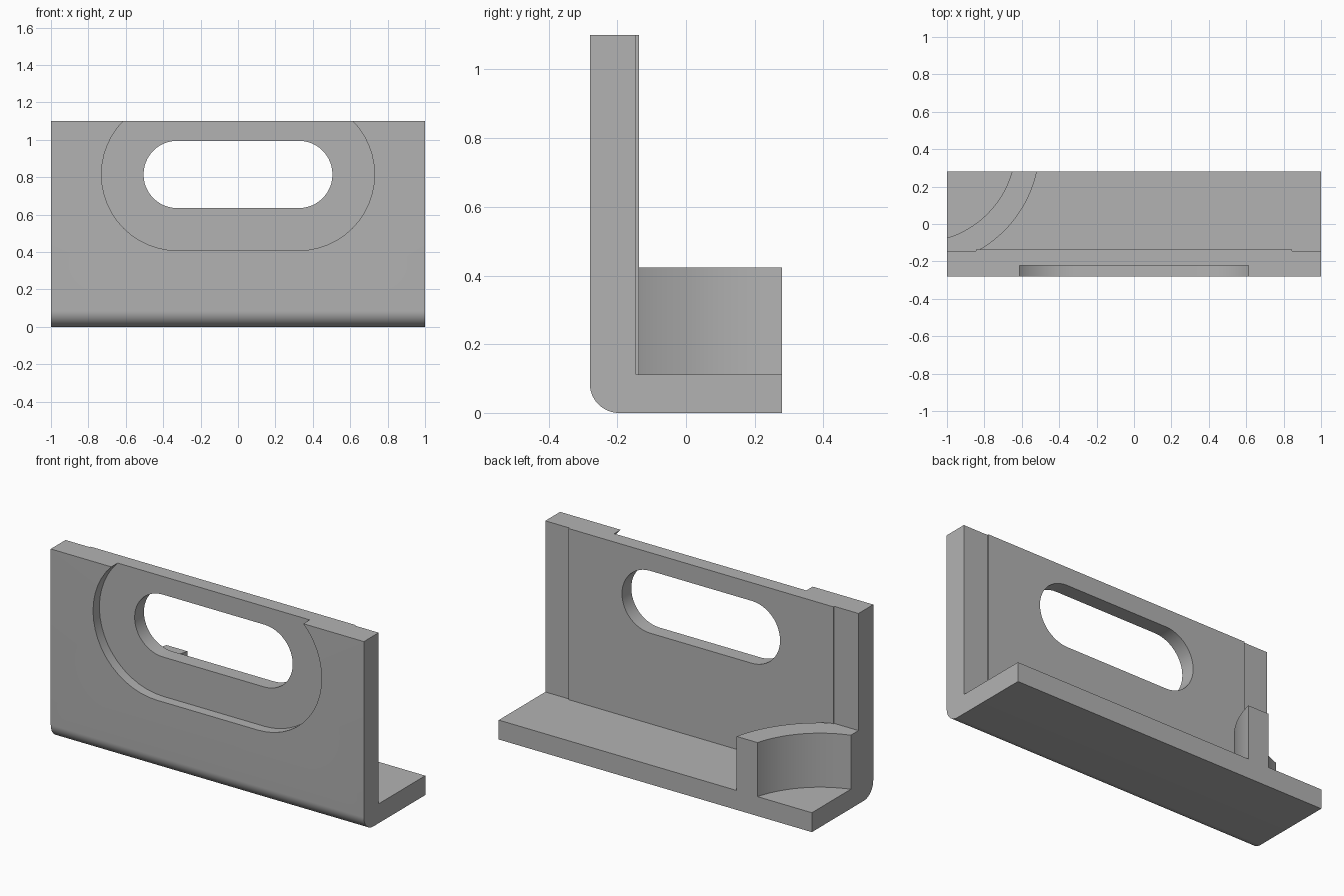
import bpy
import bmesh
from math import sin, cos, pi, sqrt, radians, acos, asin
from mathutils import Vector

cube = bpy.data.objects.get("Cube")
if cube:
    bpy.data.objects.remove(cube, do_unlink=True)

metal = bpy.data.materials.new("plain_grey")
metal.use_nodes = True
grey = (0.45, 0.45, 0.45, 1)
metal.diffuse_color = grey
metal.node_tree.nodes["Principled BSDF"].inputs["Base Color"].default_value = grey


def arc(cx, cy, r, start, end, steps=24):
    """Points along a circular arc."""
    angles = [start + (end - start) * i / steps for i in range(steps + 1)]
    return [(cx + r * cos(a), cy + r * sin(a)) for a in angles]


def prism(name, outline, axis, low, high):
    """Extrude a 2D outline along an axis: outline is yz, xz or xy."""
    place = {"x": lambda p: (low, *p),
             "y": lambda p: (p[0], low, p[1]),
             "z": lambda p: (*p, low)}[axis]
    bm = bmesh.new()
    face = bm.faces.new([bm.verts.new(place(p)) for p in outline])
    grown = bmesh.ops.extrude_face_region(bm, geom=[face])
    shift = Vector([high - low if a == axis else 0 for a in "xyz"])
    bmesh.ops.translate(bm, vec=shift,
                        verts=[v for v in grown["geom"] if isinstance(v, bmesh.types.BMVert)])
    bmesh.ops.recalc_face_normals(bm, faces=bm.faces)
    mesh = bpy.data.meshes.new(name)
    bm.to_mesh(mesh)
    bm.free()
    mesh.materials.append(metal)
    obj = bpy.data.objects.new(name, mesh)
    bpy.context.collection.objects.link(obj)
    return obj


def combine(target, tool, operation):
    """Apply a boolean and discard the tool object."""
    mod = target.modifiers.new(tool.name, "BOOLEAN")
    mod.operation = operation
    mod.solver = "EXACT"
    mod.object = tool
    bpy.ops.object.select_all(action="DESELECT")
    target.select_set(True)
    bpy.context.view_layer.objects.active = target
    bpy.ops.object.modifier_apply(modifier=mod.name)
    bpy.data.objects.remove(tool, do_unlink=True)


def stadium(half, z, r):
    """Long rounded slot outline."""
    return arc(half, z, r, -pi / 2, pi / 2) + arc(-half, z, r, pi / 2, 3 * pi / 2)


top, floor, front, back = 1.10, 0.112, -0.28, 0.28
wall, pad_face, bend = -0.145, -0.137, 0.085

# L-shaped bracket with a rounded outer bend
profile = [(back, 0), (back, floor), (wall, floor), (wall, top), (front, top)]
profile += arc(front + bend, bend, bend, pi, 1.5 * pi, 16)
bracket = prism("angle_bracket", profile, "x", -1, 1)

# Slightly raised panel on the back of the upright
panel = prism("raised_panel", [(-0.845, 0.05), (0.845, 0.05), (0.845, top), (-0.845, top)],
              "y", -0.2, pad_face)
combine(bracket, panel, "UNION")

# Curved corner wall on the base
cx, cy, inner, outer = -1.15, 0.42, 0.517, 0.646
rise = back - cy
sunk = -0.18
outline = arc(cx, cy, outer, asin(rise / outer), asin((sunk - cy) / outer))
outline += [(-1, sunk)]
outline += arc(cx, cy, inner, -acos((-1 - cx) / inner), asin(rise / inner))
corner = prism("corner_wall", outline, "z", 0.06, 0.424)
combine(bracket, corner, "UNION")

# Shallow front pocket, open at the top, and the through slot
combine(bracket, prism("pocket_cutter", stadium(0.323, 0.815, 0.407), "y", -0.4, -0.222),
        "DIFFERENCE")
combine(bracket, prism("slot_cutter", stadium(0.325, 0.815, 0.18), "y", -0.5, 0.1),
        "DIFFERENCE")

bpy.ops.object.shade_smooth_by_angle(angle=radians(25))
